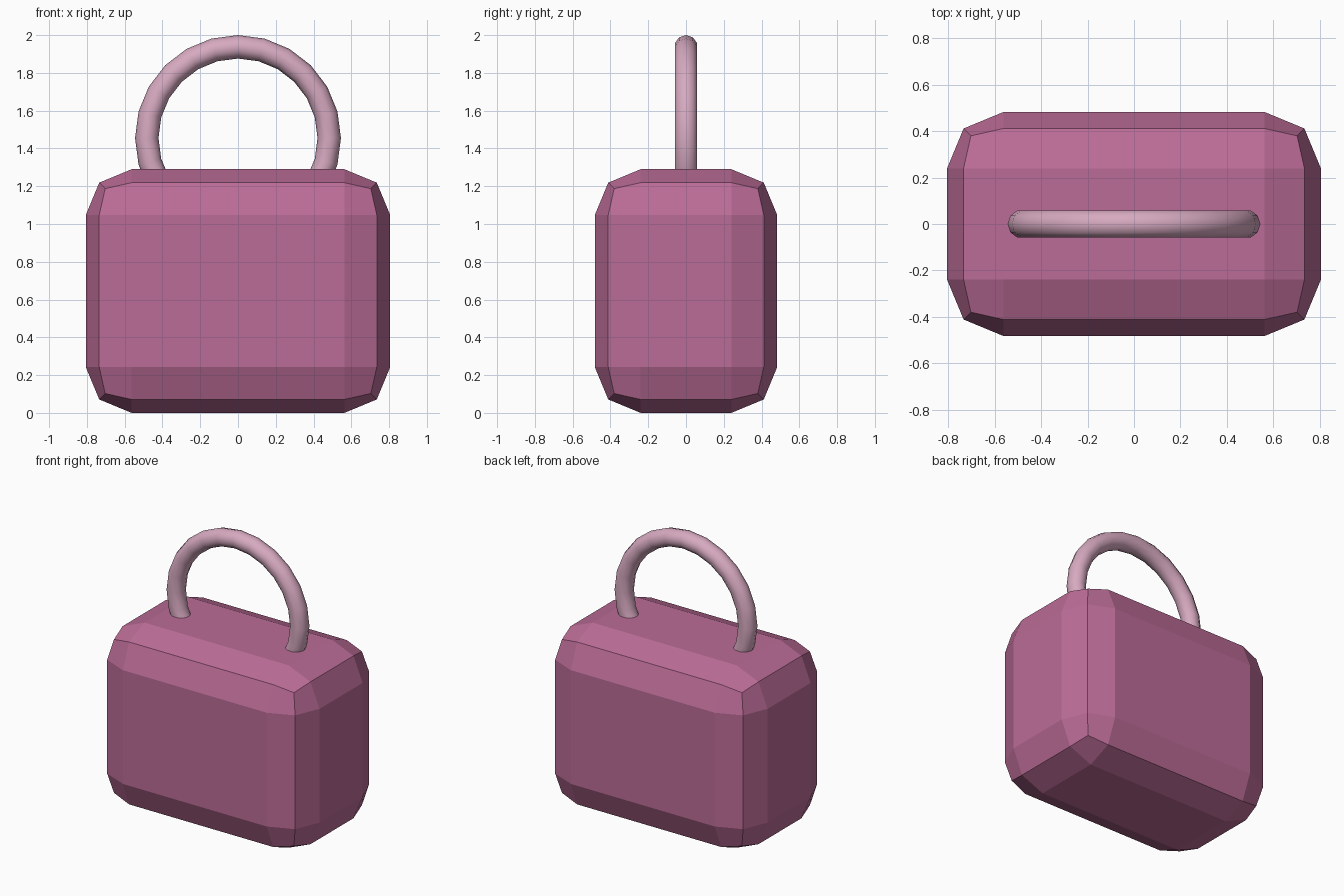
import bpy
import math

if "Cube" in bpy.data.objects:
    bpy.data.objects.remove(bpy.data.objects["Cube"])


def paint(obj, name, color):
    mat = bpy.data.materials.new(name)
    mat.diffuse_color = (*color, 1.0)
    mat.use_nodes = True
    mat.node_tree.nodes["Principled BSDF"].inputs["Base Color"].default_value = mat.diffuse_color
    obj.data.materials.append(mat)


# Chunky body: box with wide two-step bevels, flat shaded
WIDTH, DEPTH, HEIGHT = 1.612, 0.966, 1.29
bpy.ops.mesh.primitive_cube_add(size=1, location=(0, 0, HEIGHT / 2))
body = bpy.context.object
body.name = "body"
body.scale = (WIDTH, DEPTH, HEIGHT)
bpy.ops.object.transform_apply(location=False, rotation=False, scale=True)
bevel = body.modifiers.new("rounded_edges", 'BEVEL')
bevel.width = 0.243
bevel.segments = 2
bevel.limit_method = 'NONE'
paint(body, "body_pink", (0.50, 0.15, 0.31))

# Ring handle: upright torus sunk into the top of the body
bpy.ops.mesh.primitive_torus_add(
    major_segments=24, minor_segments=10,
    major_radius=0.483, minor_radius=0.062,
    location=(0, 0, 1.455), rotation=(math.pi / 2, 0, 0))
handle = bpy.context.object
handle.name = "handle"
bpy.ops.object.shade_smooth()
paint(handle, "handle_pink", (0.68, 0.40, 0.53))
